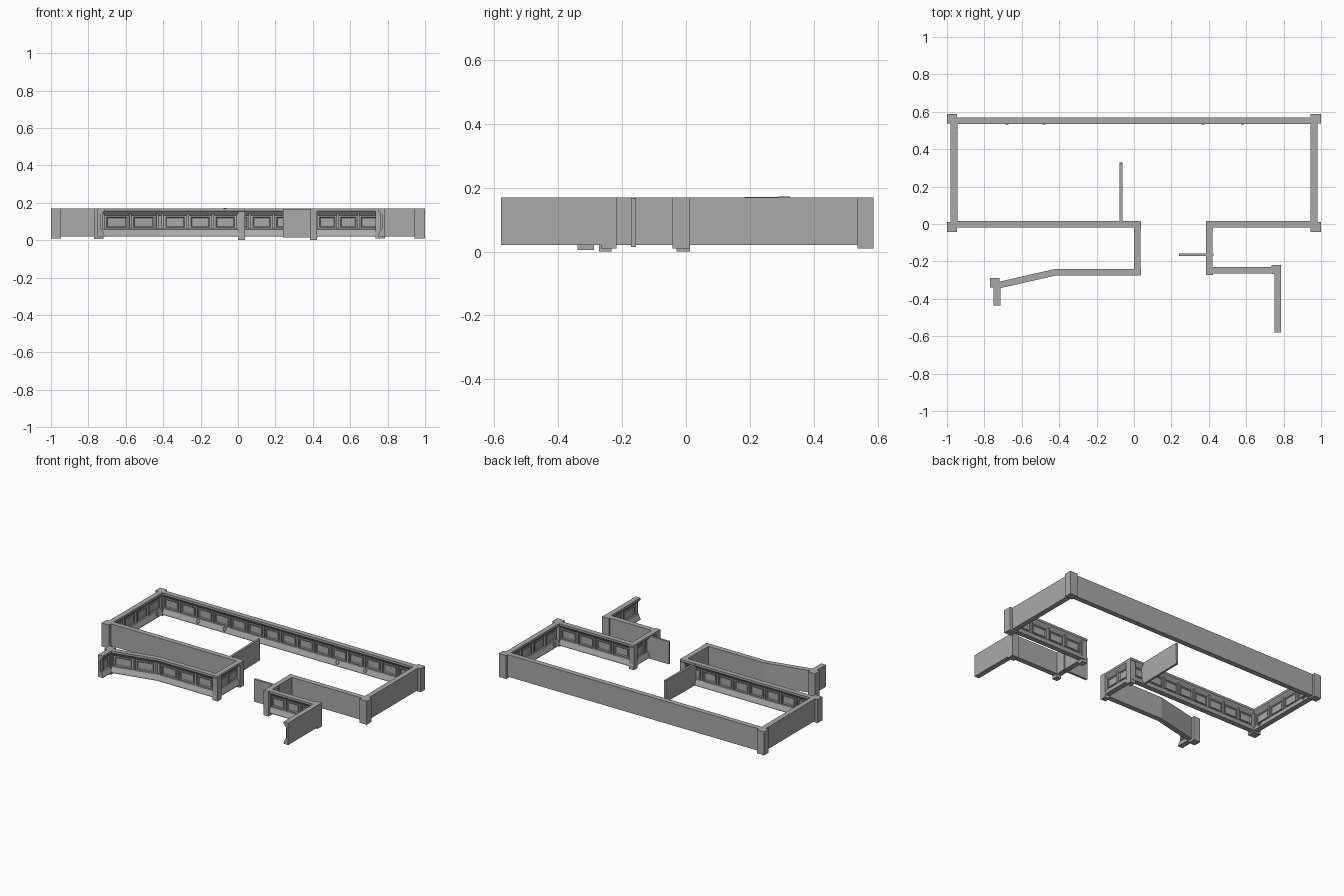
import bpy, bmesh, math
from mathutils import Vector, Matrix

cube = bpy.data.objects.get("Cube")
if cube:
    bpy.data.objects.remove(cube, do_unlink=True)

grey = bpy.data.materials.new("stone grey")
grey.use_nodes = True
grey.diffuse_color = (0.4, 0.4, 0.4, 1)
grey.node_tree.nodes["Principled BSDF"].inputs["Base Color"].default_value = (0.4, 0.4, 0.4, 1)


def finish(name, bm):
    bmesh.ops.recalc_face_normals(bm, faces=bm.faces)
    mesh = bpy.data.meshes.new(name)
    bm.to_mesh(mesh)
    bm.free()
    mesh.materials.append(grey)
    obj = bpy.data.objects.new(name, mesh)
    bpy.context.collection.objects.link(obj)
    return obj


def add_box(bm, size, matrix):
    made = bmesh.ops.create_cube(bm, size=1, matrix=matrix @ Matrix.Diagonal((*size, 1)))
    return {f for v in made["verts"] for f in v.link_faces}


def block(name, x0, x1, y0, y1, z0, z1, tilt=0):
    bm = bmesh.new()
    centre = Matrix.Translation(((x0 + x1) / 2, (y0 + y1) / 2, (z0 + z1) / 2))
    add_box(bm, (x1 - x0, y1 - y0, z1 - z0), centre @ Matrix.Rotation(tilt, 4, "X"))
    return finish(name, bm)


# Outer line of the whole wall; the rooms lie to the right of its direction
path = [Vector(p) for p in [
    (-.75, -.435), (-.75, -.315), (-.42, -.24), (0, -.24), (0, -.02), (-.98, -.02),
    (-.98, .57), (.98, .57), (.98, -.02), (.42, -.02), (.42, -.23), (.785, -.23), (.785, -.58)]]
dirs = [(b - a).normalized() for a, b in zip(path, path[1:])]
sides = [Vector((d.y, -d.x)) for d in dirs]
mitres = [sides[0]]
for n1, n2 in zip(sides, sides[1:]):
    mitres.append((n1 + n2) / (1 + n1.dot(n2)))
mitres.append(sides[-1])

# Wall cross-section: flat outside, coping, recessed middle and sloping skirt
profile = [(0, .02), (.035, .02), (.035, .028), (.022, .058), (.014, .06),
           (.014, .132), (.035, .156), (.035, .17), (0, .17)]
bm = bmesh.new()
rings = []
for p, m in zip(path, mitres):
    rings.append([bm.verts.new((*(p + m * d), z)) for d, z in profile])
count = len(profile)
for r1, r2 in zip(rings, rings[1:]):
    for i in range(count):
        j = (i + 1) % count
        bm.faces.new((r1[i], r1[j], r2[j], r2[i]))
bm.faces.new(rings[0])
bm.faces.new(rings[-1])
finish("room_wall", bm)

# Framed panels with ribs between them along every inner face
panels, ribs = bmesh.new(), bmesh.new()
for k, (t, n) in enumerate(zip(dirs, sides)):
    a = path[k] + mitres[k] * .014
    b = path[k + 1] + mitres[k + 1] * .014
    length = (b - a).length - .03
    number = max(1, round(length / .125))
    pitch = length / number

    def frame(s, out, z):
        p = a + t * s + n * out
        return Matrix(((t.x, n.x, 0, p.x), (t.y, n.y, 0, p.y), (0, 0, 1, z), (0, 0, 0, 1)))

    for i in range(number + 1):
        add_box(ribs, (.012, .012, .082), frame(.015 + i * pitch, .005, .1))
    for i in range(number):
        faces = add_box(panels, (pitch * .74, .007, .056), frame(.015 + (i + .5) * pitch, .003, .096))
        front = max(faces, key=lambda f: f.calc_center_median().to_2d().dot(n))
        inset = bmesh.ops.inset_region(panels, faces=[front], thickness=.007)
        bmesh.ops.translate(panels, verts=front.verts, vec=(*(n * -.005), 0))
finish("wall_panels", panels)
finish("wall_ribs", ribs)

# Corner pillars
for side, s in (("right", -1), ("left", 1)):
    x0, x1 = sorted((s * .945, s))
    block(side + "_back_pillar", x0, x1, .538, .587, .01, .17)
    block(side + "_front_pillar", x0, x1, -.042, .012, .01, .17)
for side, x in (("right", 0), ("left", .385)):
    block(side + "_passage_back_pillar", x, x + .037, -.03, .012, 0, .17)
    block(side + "_passage_front_pillar", x, x + .037, -.273, -.233, 0, .17)
block("right_porch_pillar", -.77, -.72, -.34, -.288, .005, .17)
block("left_porch_pillar", .735, .786, -.266, -.218, .01, .17)

# Door leaves
block("passage_door", .24, .425, -.172, -.157, .015, .168)
block("room_door", -.077, -.062, 0, .327, .023, .17, tilt=.015)


# Small rings on the skirting
def skirting_ring(name, x, y, turn):
    bpy.ops.mesh.primitive_torus_add(
        major_segments=16, minor_segments=6, major_radius=.011, minor_radius=.003,
        location=(x, y, .045), rotation=(math.radians(70), 0, turn))
    ring = bpy.context.object
    ring.name = name
    ring.data.materials.append(grey)
    bpy.ops.object.shade_smooth_by_angle()


for i, x in enumerate((-.68, -.48, .37, .58)):
    skirting_ring(f"back_ring_{i + 1}", x, .539, 0)
for i, y in enumerate((.06, .485)):
    skirting_ring(f"right_ring_{i + 1}", -.949, y, math.pi / 2)
    skirting_ring(f"left_ring_{i + 1}", .949, y, -math.pi / 2)
